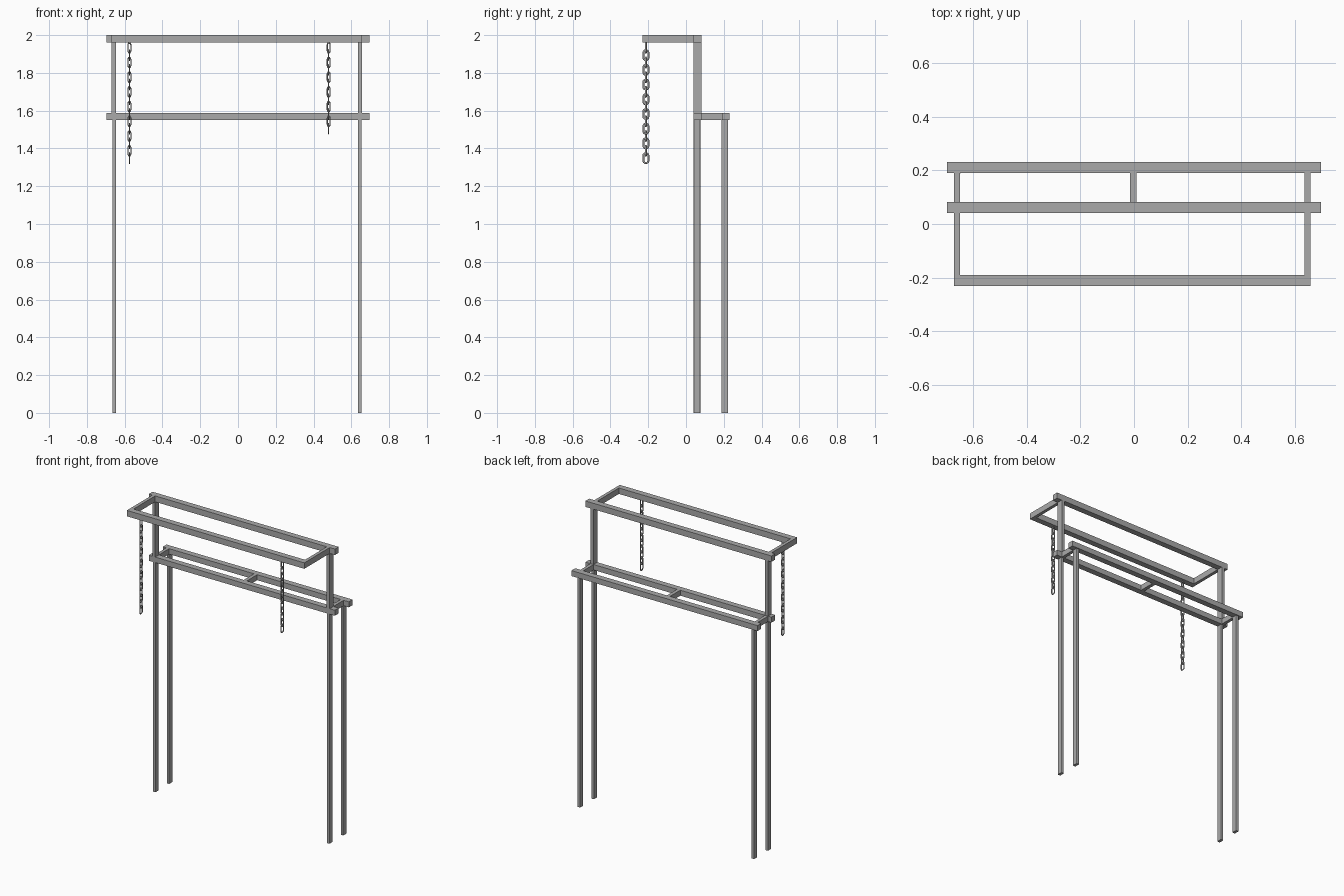
import bpy, bmesh, math
from mathutils import Matrix

if "Cube" in bpy.data.objects:
    bpy.data.objects.remove(bpy.data.objects["Cube"])

steel = bpy.data.materials.new("grey steel")
steel.diffuse_color = (0.4, 0.4, 0.4, 1)
steel.use_nodes = True
steel.node_tree.nodes["Principled BSDF"].inputs["Base Color"].default_value = steel.diffuse_color


def finish(name, bm):
    me = bpy.data.meshes.new(name)
    bm.to_mesh(me)
    bm.free()
    me.materials.append(steel)
    ob = bpy.data.objects.new(name, me)
    bpy.context.collection.objects.link(ob)
    return ob


def box(name, x, y, z):
    # box from (min, max) pairs
    bm = bmesh.new()
    size = Matrix.Diagonal((x[1] - x[0], y[1] - y[0], z[1] - z[0], 1))
    mid = Matrix.Translation([(a + b) / 2 for a, b in (x, y, z)])
    bmesh.ops.create_cube(bm, size=1, matrix=mid @ size)
    return finish(name, bm)


FULL = (-0.695, 0.695)
LEFT, RIGHT = (-0.669, -0.647), (0.634, 0.656)
FRONT_Y, MID_Y, BACK_Y = (-0.23, -0.19), (0.041, 0.081), (0.19, 0.23)
LOW_Z, TOP_Z = (1.55, 1.587), (1.96, 2.0)

# long beams
box("upper_back_beam", FULL, MID_Y, TOP_Z)
box("upper_front_beam", (LEFT[0], RIGHT[1]), FRONT_Y, TOP_Z)
box("lower_front_beam", FULL, MID_Y, LOW_Z)
box("lower_back_beam", FULL, BACK_Y, LOW_Z)
box("lower_center_brace", (-0.014, 0.010), (MID_Y[1], BACK_Y[0]), LOW_Z)

# cross bars, upper posts and rounded legs on both sides
for side, x in (("left", LEFT), ("right", RIGHT)):
    box(side + "_upper_cross_bar", x, (FRONT_Y[1], MID_Y[0]), TOP_Z)
    box(side + "_lower_cross_bar", x, (MID_Y[1], BACK_Y[0]), LOW_Z)
    box(side + "_upper_post", x, MID_Y, (LOW_Z[1], TOP_Z[0]))
    cx = -0.655 if side == "left" else 0.645
    for pos, cy in (("front", 0.058), ("back", 0.205)):
        leg = box(side + "_" + pos + "_leg", (cx - 0.01, cx + 0.01),
                  (cy - 0.018, cy + 0.018), (0, LOW_Z[0]))
        bm = bmesh.new()
        bm.from_mesh(leg.data)
        upright = [e for e in bm.edges
                   if abs(e.verts[0].co.z - e.verts[1].co.z) > 1]
        bmesh.ops.bevel(bm, geom=upright, offset=0.004, segments=2,
                        profile=0.5, affect='EDGES')
        bm.to_mesh(leg.data)
        bm.free()


def add_link(bm, mat, n=14, m=8, major=0.0135, wire=0.005, stretch=0.013):
    # oval ring lying in the local y-z plane
    rings = []
    for i in range(n):
        a = 2 * math.pi * (i + 0.5) / n
        dz = math.copysign(stretch, math.sin(a))
        ring = []
        for j in range(m):
            b = 2 * math.pi * j / m
            r = major + wire * math.cos(b)
            ring.append(bm.verts.new(mat @ Matrix.Translation(
                (wire * math.sin(b), r * math.cos(a), r * math.sin(a) + dz)
            ).translation))
        rings.append(ring)
    for i in range(n):
        p, q = rings[i], rings[(i + 1) % n]
        for j in range(m):
            k = (j + 1) % m
            bm.faces.new((p[j], q[j], q[k], p[k]))


# hanging chains, links alternately turned, squeezed in x like the frame
for name, x, count in (("left_chain", -0.575, 16), ("right_chain", 0.48, 12)):
    bm = bmesh.new()
    for i in range(count):
        turn = Matrix.Rotation(math.pi / 2 * ((i + 1) % 2), 4, 'Z')
        place = Matrix.Translation((x, -0.2125, 1.933 - 0.03893 * i))
        add_link(bm, place @ Matrix.Diagonal((0.58, 1, 1, 1)) @ turn)
    bmesh.ops.recalc_face_normals(bm, faces=bm.faces)
    for f in bm.faces:
        f.smooth = True
    finish(name, bm)
